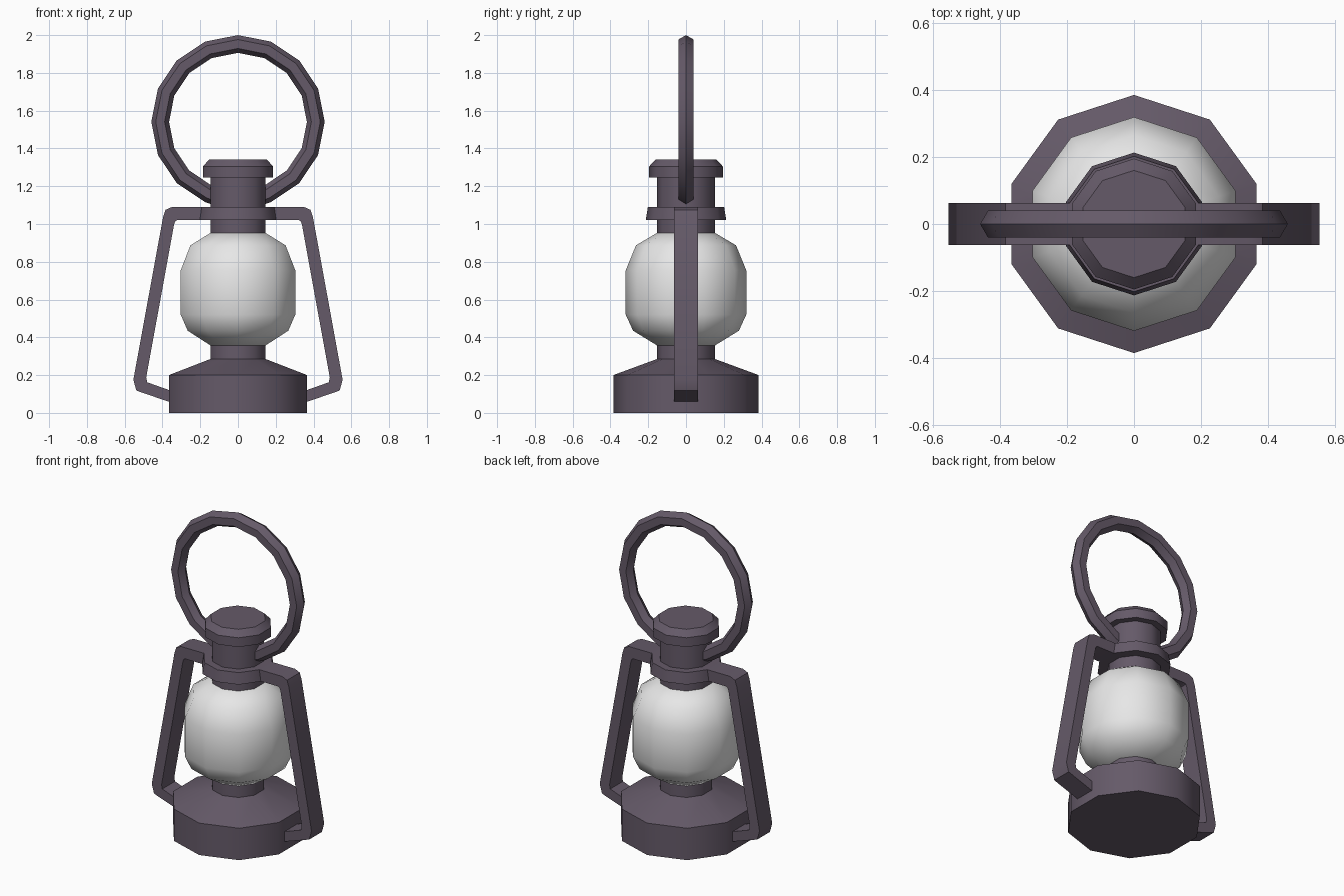
import bpy, bmesh, math
from mathutils import Vector

if "Cube" in bpy.data.objects:
    bpy.data.objects.remove(bpy.data.objects["Cube"])

def material(name, rgb):
    m = bpy.data.materials.new(name)
    m.diffuse_color = (*rgb, 1)
    m.use_nodes = True
    m.node_tree.nodes["Principled BSDF"].inputs["Base Color"].default_value = m.diffuse_color
    return m

METAL = material("dusky purple metal", (0.13, 0.102, 0.14))
GLASS = material("pale glass", (0.8, 0.8, 0.8))

def finish(name, bm, mat, angle):
    bmesh.ops.recalc_face_normals(bm, faces=bm.faces)
    me = bpy.data.meshes.new(name)
    bm.to_mesh(me)
    bm.free()
    ob = bpy.data.objects.new(name, me)
    bpy.context.collection.objects.link(ob)
    me.materials.append(mat)
    bpy.ops.object.select_all(action='DESELECT')
    ob.select_set(True)
    bpy.context.view_layer.objects.active = ob
    if angle:
        bpy.ops.object.shade_smooth_by_angle(angle=math.radians(angle))
    return ob

def loft(bm, rings, cap=True):
    for a, b in zip(rings, rings[1:]):
        n = len(a)
        for i in range(n):
            bm.faces.new((a[i], a[(i + 1) % n], b[(i + 1) % n], b[i]))
    if cap:
        bm.faces.new(rings[0])
        bm.faces.new(rings[-1])

def lathe(name, profile, mat, angle=40, sides=10):
    """Ten-sided turned part with a corner on the +y axis."""
    bm = bmesh.new()
    rings = []
    for r, z in profile:
        ring = []
        for i in range(sides):
            t = math.pi / 2 + 2 * math.pi * i / sides
            ring.append(bm.verts.new((r * math.cos(t), r * math.sin(t), z)))
        rings.append(ring)
    loft(bm, rings)
    return finish(name, bm, mat, angle)

# Turned body parts
lathe("fuel_base", [(0.385, 0), (0.385, 0.2), (0.154, 0.285), (0.154, 0.36)], METAL)
lathe("glass_globe", [(0.155, 0.358), (0.28, 0.435), (0.319, 0.52), (0.319, 0.755),
                      (0.265, 0.887), (0.155, 0.952)], GLASS, 60)
lathe("chimney", [(0.154, 0.95), (0.154, 1.247), (0.195, 1.247), (0.195, 1.305),
                  (0.16, 1.342)], METAL)
lathe("collar", [(0.213, 1.02), (0.202, 1.09)], METAL)

# Carrying ring: hexagonal section, open where it enters the chimney
bm = bmesh.new()
rings = []
angles = [-67.5 + 22.5 * i for i in range(15)]
angles = [-72] + angles + [252]
for a in angles:
    a = math.radians(a)
    out = Vector((math.cos(a), 0, math.sin(a)))
    c = Vector((0, 0, 1.541)) + out * 0.412
    rings.append([bm.verts.new(c + out * 0.047 * math.cos(math.pi * k / 3)
                               + Vector((0, 0.047 * math.sin(math.pi * k / 3), 0)))
                  for k in range(6)])
loft(bm, rings)
finish("carry_ring", bm, METAL, 40)

# Side frames: flat strip bent from collar down to base, mirrored
outer = [(0.15, 1.09), (0.35, 1.09), (0.384, 1.075), (0.397, 1.035),
         (0.554, 0.175), (0.538, 0.118), (0.34, 0.05)]
inner = [(0.15, 1.02), (0.322, 1.02), (0.332, 1.015), (0.338, 1.0),
         (0.486, 0.188), (0.481, 0.162), (0.34, 0.112)]
for side, label in ((1, "right"), (-1, "left")):
    bm = bmesh.new()
    rings = []
    for (ox, oz), (ix, iz) in zip(outer, inner):
        rings.append([bm.verts.new((side * x, y, z)) for x, y, z in
                      ((ox, -0.063, oz), (ox, 0.063, oz), (ix, 0.063, iz), (ix, -0.063, iz))])
    loft(bm, rings)
    finish(label + "_frame", bm, METAL, 30)
